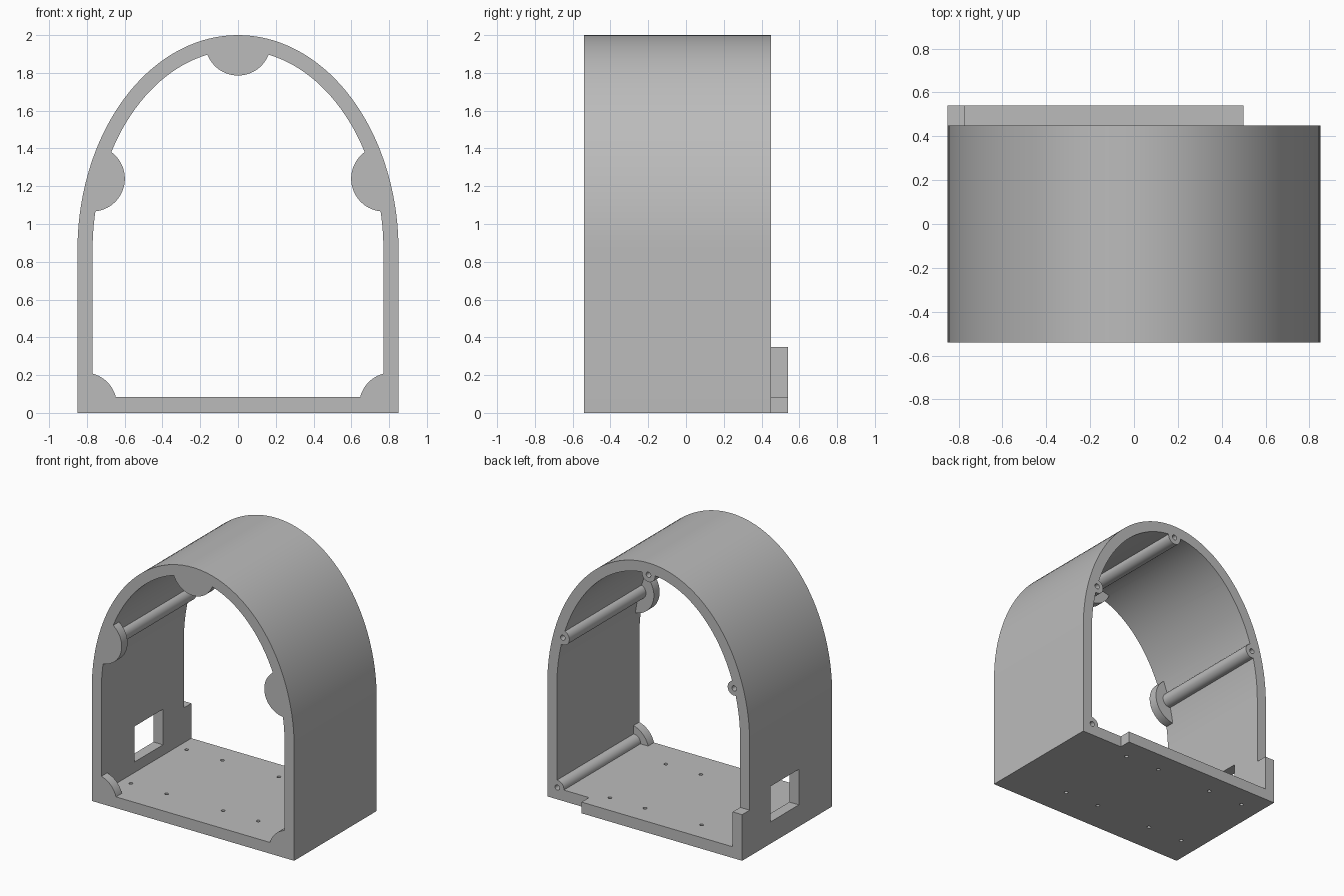
import bpy
import bmesh
from math import sin, cos, pi

default = bpy.data.objects.get("Cube")
if default:
    bpy.data.objects.remove(default, do_unlink=True)

FRONT, BACK, LIP_BACK = -0.54, 0.45, 0.54
HALF_W, WALL, FLOOR = 0.85, 0.08, 0.085
SPRING, TOP = 0.86, 2.0

# single plastic colour
grey = bpy.data.materials.new("plain grey")
grey.use_nodes = True
COLOUR = (0.5, 0.5, 0.5, 1)
grey.diffuse_color = COLOUR
grey.node_tree.nodes["Principled BSDF"].inputs["Base Color"].default_value = COLOUR


def extrude(name, points, direction, start, end):
    """Extrude a closed outline along y (points are x, z) or z (points are x, y)."""
    def place(p, d):
        return (p[0], d, p[1]) if direction == "Y" else (p[0], p[1], d)
    bm = bmesh.new()
    near = [bm.verts.new(place(p, start)) for p in points]
    far = [bm.verts.new(place(p, end)) for p in points]
    bm.faces.new(near)
    bm.faces.new(far[::-1])
    n = len(points)
    for i in range(n):
        j = (i + 1) % n
        bm.faces.new((near[i], far[i], far[j], near[j]))
    bmesh.ops.recalc_face_normals(bm, faces=bm.faces)
    mesh = bpy.data.meshes.new(name)
    bm.to_mesh(mesh)
    bm.free()
    mesh.materials.append(grey)
    obj = bpy.data.objects.new(name, mesh)
    bpy.context.collection.objects.link(obj)
    return obj


def circle(x, y, r, n=32):
    return [(x + r * cos(2 * pi * i / n), y + r * sin(2 * pi * i / n)) for i in range(n)]


def rect(x0, x1, y0, y1):
    return [(x0, y0), (x1, y0), (x1, y1), (x0, y1)]


def arch(half_w, bottom, top, n=72):
    """Straight sides under a half ellipse."""
    curve = [(half_w * cos(pi * i / n), SPRING + (top - SPRING) * sin(pi * i / n))
             for i in range(n + 1)]
    return [(-half_w, bottom), (half_w, bottom)] + curve


def subtract(target, cutter):
    cutter.hide_render = True
    mod = target.modifiers.new("cut", "BOOLEAN")
    mod.operation = "DIFFERENCE"
    mod.solver = "EXACT"
    mod.object = cutter
    bpy.context.view_layer.objects.active = target
    bpy.ops.object.modifier_apply(modifier=mod.name)
    bpy.data.objects.remove(cutter, do_unlink=True)


# cavity, with the front flanges and screw posts left standing in it
cavity = extrude("cavity", arch(HALF_W - WALL, FLOOR, TOP - WALL), "Y", FRONT - 0.1, BACK + 0.1)
flanges = [(0, 1.96), (0.773, 1.24), (-0.773, 1.24), (0.815, 0.04), (-0.815, 0.04)]
posts = [(0, 1.91), (0.72, 1.24), (-0.72, 1.24), (0.766, 0.09)]
for x, z in flanges:
    subtract(cavity, extrude("flange", circle(x, z, 0.174, 64), "Y", FRONT - 0.2, FRONT + 0.07))
for x, z in posts:
    subtract(cavity, extrude("post", circle(x, z, 0.055), "Y", FRONT + 0.03, BACK + 0.2))

# arched housing
housing = extrude("arched_housing", arch(HALF_W, 0, TOP), "Y", FRONT, BACK)
subtract(housing, cavity)

# screw holes in the back ends of the posts
for x, z in posts:
    subtract(housing, extrude("screw_hole", circle(x, z, 0.02, 16), "Y", 0.0, BACK + 0.1))

# mounting holes through the floor
for x in (-0.69, -0.39, 0.085, 0.38):
    for y in (-0.3, 0.37):
        subtract(housing, extrude("floor_hole", circle(x, y, 0.014, 16), "Z", -0.1, 0.2))

# window in the right wall
subtract(housing, extrude("window", rect(-1, -0.6, -0.14, 0.2), "Z", 0.165, 0.435))

# rear lip: floor strip with a short upright at one end
inner = HALF_W - WALL
lip = extrude("rear_lip", [(-HALF_W, 0), (0.5, 0), (0.5, FLOOR), (-inner, FLOOR),
                           (-inner, 0.35), (-HALF_W, 0.35)], "Y", BACK, LIP_BACK)

# smooth curves, sharp edges
bpy.ops.object.select_all(action="DESELECT")
for obj in (housing, lip):
    obj.select_set(True)
bpy.context.view_layer.objects.active = housing
bpy.ops.object.shade_smooth_by_angle(angle=pi / 6)
